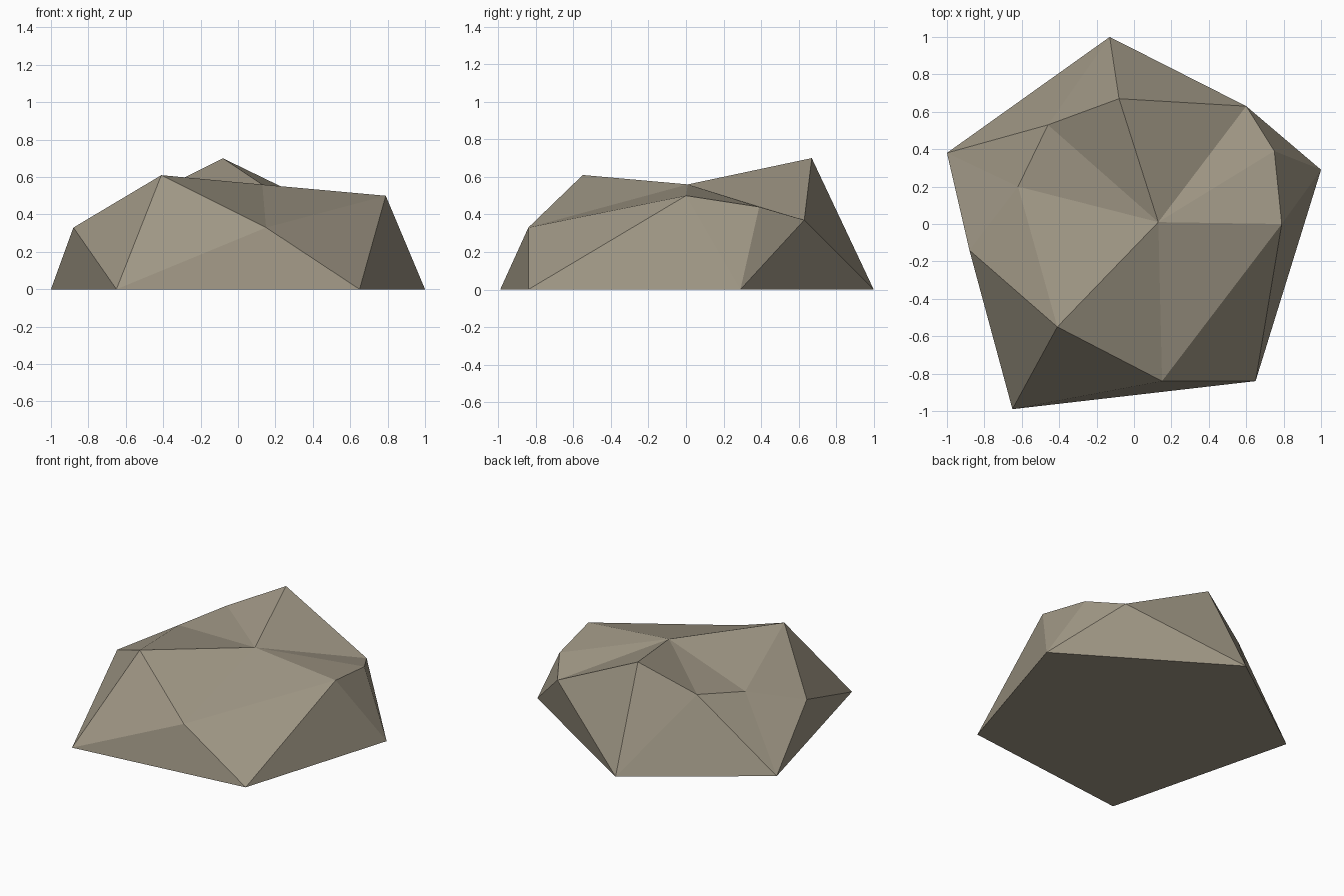
import bpy
import bmesh

default = bpy.data.objects.get("Cube")
if default:
    bpy.data.objects.remove(default, do_unlink=True)

# Stone colour
stone = bpy.data.materials.new("warm grey stone")
stone.use_nodes = True
colour = (0.35, 0.31, 0.235, 1)
stone.diffuse_color = colour
shader = stone.node_tree.nodes["Principled BSDF"]
shader.inputs["Base Color"].default_value = colour
shader.inputs["Roughness"].default_value = 1

corners = {
    # Ground outline
    "A": (-.65, -.99, 0), "B": (.65, -.84, 0), "C": (1, .29, 0),
    "D": (-.13, 1, 0), "E": (-1, .38, 0),
    # Shoulder knob
    "F": (-.88, -.14, .33),
    # Rim of the upper surface
    "G": (-.41, -.55, .61), "H": (.15, -.84, .33), "I": (.79, 0, .5),
    "J": (.75, .39, .44), "K": (.6, .63, .37), "L": (-.08, .67, .7),
    "M": (-.46, .53, .51), "N": (-.62, .2, .45),
    # Hub of the upper surface
    "O": (.13, .01, .56),
}
ground = "EDCBA"
rim = "GHIJKLMN"
sides = "ABH HBI IBC ICJ JCK KCD KDL LDM MDE MEN NEF NFG GFA AHG FEA".split()

# Upper facets fan out from the hub to the rim
top = ["O" + a + b for a, b in zip(rim, rim[1:] + rim[:1])]

bm = bmesh.new()
verts = {name: bm.verts.new(co) for name, co in corners.items()}
for facet in [ground] + sides + top:
    face = bm.faces.new([verts[name] for name in facet])
    face.smooth = False
bmesh.ops.recalc_face_normals(bm, faces=bm.faces[:])

mesh = bpy.data.meshes.new("rock")
bm.to_mesh(mesh)
bm.free()
mesh.materials.append(stone)
rock = bpy.data.objects.new("rock", mesh)
bpy.context.collection.objects.link(rock)
